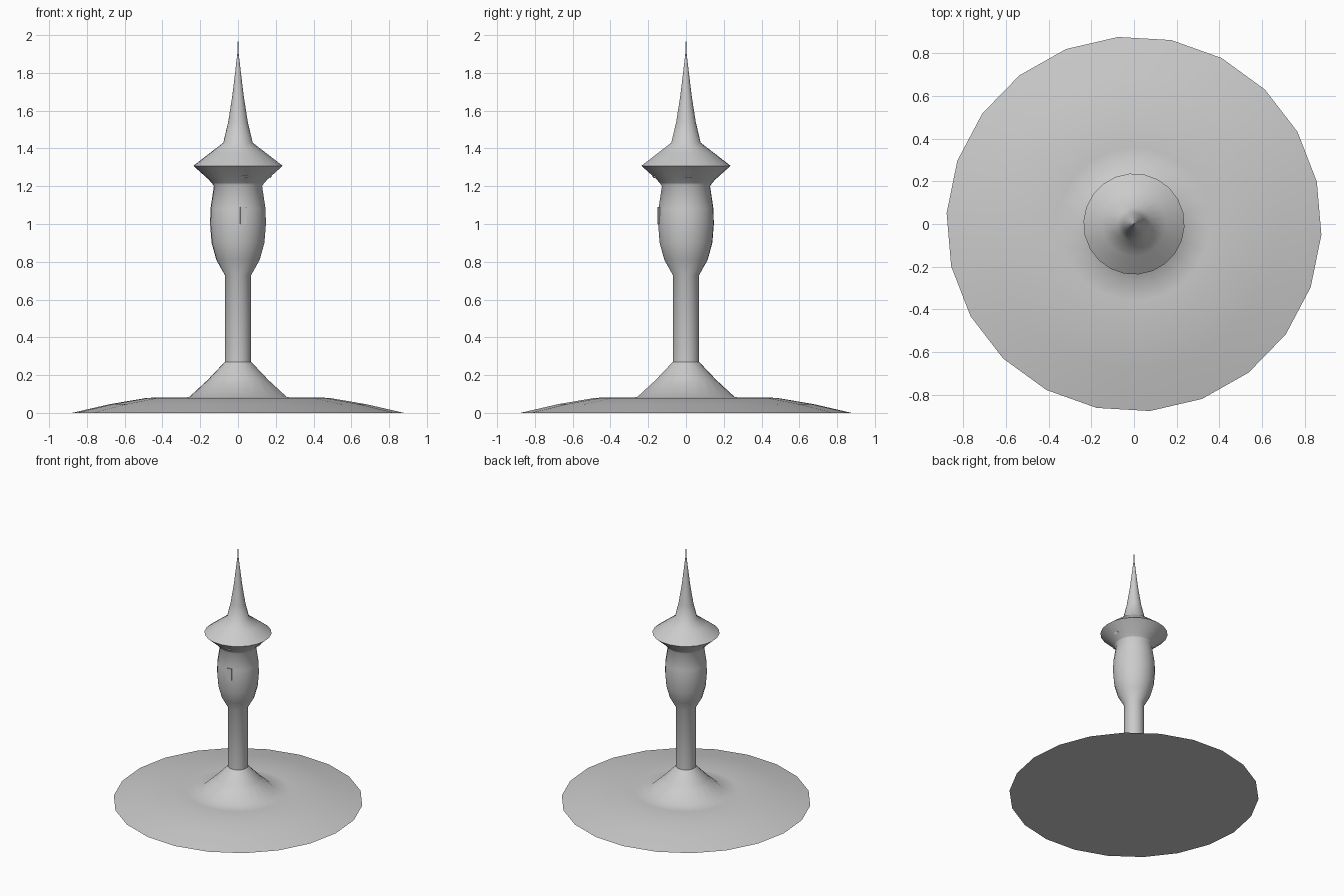
import bpy, bmesh, math
from mathutils import Vector

if "Cube" in bpy.data.objects:
    bpy.data.objects.remove(bpy.data.objects["Cube"])

SIDES = 22
TURN = math.radians(-3.3)


def material(name, value):
    m = bpy.data.materials.new(name)
    m.use_nodes = True
    colour = (value, value, value, 1)
    m.diffuse_color = colour
    m.node_tree.nodes["Principled BSDF"].inputs["Base Color"].default_value = colour
    return m


stone = material("grey stone", 0.6)
pale = material("pale opening", 0.95)


def finish(name, bm, mat, angle=None):
    mesh = bpy.data.meshes.new(name)
    bm.to_mesh(mesh)
    bm.free()
    obj = bpy.data.objects.new(name, mesh)
    bpy.context.collection.objects.link(obj)
    mesh.materials.append(mat)
    if angle:
        bpy.ops.object.select_all(action='DESELECT')
        obj.select_set(True)
        bpy.context.view_layer.objects.active = obj
        bpy.ops.object.shade_smooth_by_angle(angle=math.radians(angle))
    return obj


def lathe(name, profile, mat, angle=50, inward=()):
    """Turn (radius, height) points, listed bottom to top, about z."""
    bm = bmesh.new()
    rings = []
    for r, z in profile:
        if r == 0:
            rings.append([bm.verts.new((0, 0, z))] * SIDES)
            continue
        ring = []
        for i in range(SIDES):
            a = TURN + math.tau * i / SIDES
            ring.append(bm.verts.new((r * math.cos(a), r * math.sin(a), z)))
        rings.append(ring)
    for level, (low, high) in enumerate(zip(rings, rings[1:])):
        for i in range(SIDES):
            j = (i + 1) % SIDES
            corners = list(dict.fromkeys((low[i], low[j], high[j], high[i])))
            face = bm.faces.new(corners)
            if level in inward:
                face.normal_flip()
    return finish(name, bm, mat, angle)


def plate(name, centre, size, facing, tilt, mat):
    """Thin plate whose outer face looks along the given heading."""
    bm = bmesh.new()
    bmesh.ops.create_cube(bm, size=1)
    bmesh.ops.scale(bm, vec=size, verts=bm.verts)
    obj = finish(name, bm, mat)
    obj.location = Vector(centre)
    obj.rotation_euler = (tilt, 0, facing)
    return obj


# Low round mound with a flat underside
lathe("ground_mound", [(0, 0), (0.88, 0), (0.68, 0.046), (0.48, 0.08),
                       (0.36, 0.081), (0.26, 0.083), (0.16, 0.175)], stone)

# Slender shaft with flared foot and swelling upper chamber
lathe("tower", [(0.165, 0.17), (0.07, 0.27), (0.07, 0.73), (0.115, 0.81),
                (0.14, 0.9), (0.148, 1.0), (0.146, 1.08), (0.128, 1.2),
                (0.15, 1.235)], stone, 70, inward=(0,))

# Wide eave drawn up into a needle spire
lathe("spire_roof", [(0.125, 1.2), (0.155, 1.235), (0.237, 1.308), (0.15, 1.375),
                     (0.078, 1.43), (0.052, 1.54), (0.03, 1.68),
                     (0.012, 1.83), (0.004, 1.9), (0.002, 1.95), (0, 2.0)], stone)

# Narrow chamber window
plate("chamber_window", (0.028, -0.143, 1.045), (0.034, 0.009, 0.09),
      math.radians(11), 0, stone)

# Small slots beneath the eave
plate("front_eave_slot", (0.036, -0.169, 1.25), (0.036, 0.006, 0.012),
      math.radians(12), math.radians(45), pale)
plate("side_eave_slot", (0.173, 0.012, 1.25), (0.036, 0.006, 0.012),
      math.radians(94), math.radians(45), pale)
